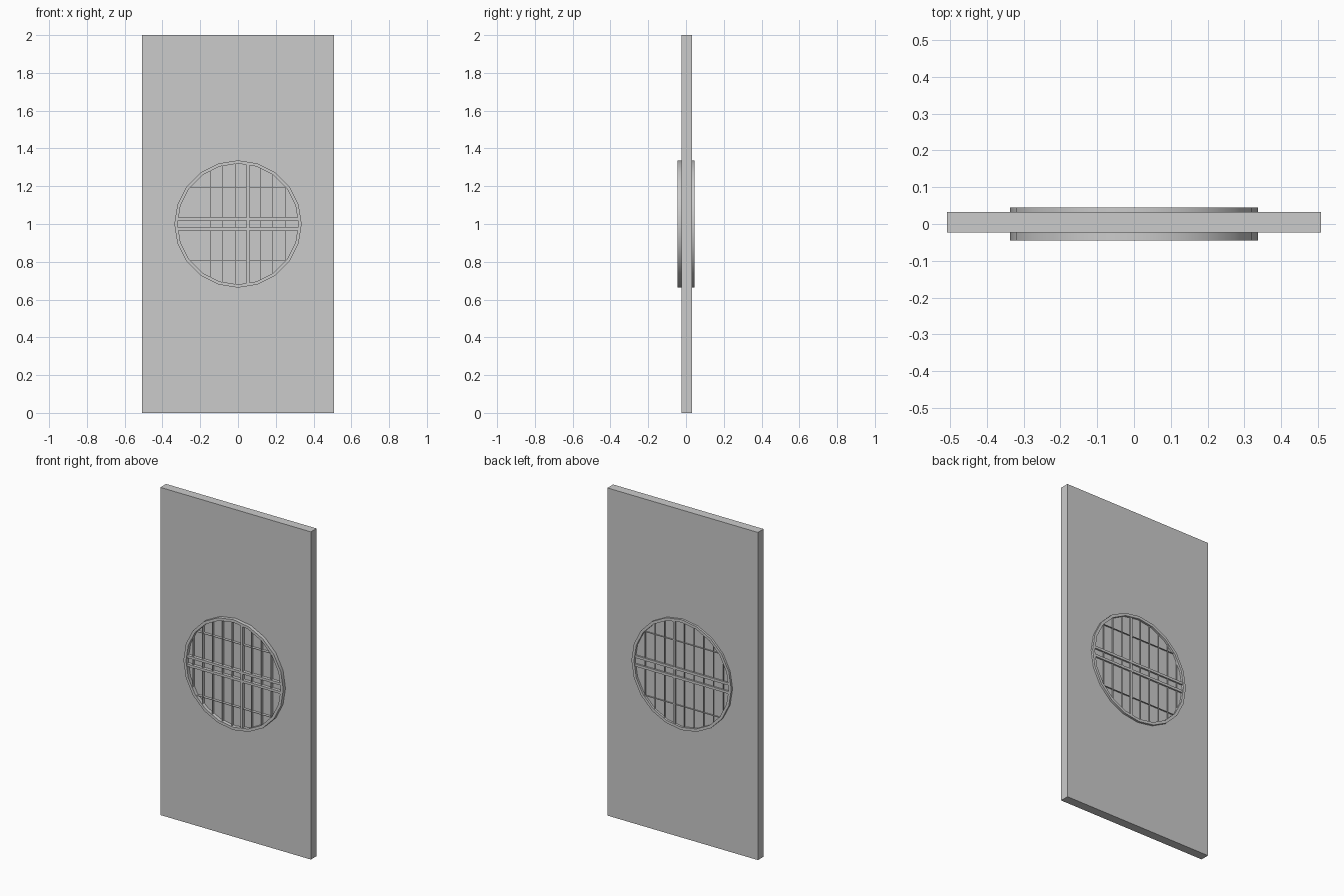
import bpy, bmesh, math

if "Cube" in bpy.data.objects:
    bpy.data.objects.remove(bpy.data.objects["Cube"])

CZ = 1.0        # window centre height
R_OUT, R_IN = 0.337, 0.320
SIDES = 20


def box(name, x0, x1, y0, y1, z0, z1):
    bm = bmesh.new()
    bmesh.ops.create_cube(bm, size=1)
    for v in bm.verts:
        v.co.x = x0 if v.co.x < 0 else x1
        v.co.y = y0 if v.co.y < 0 else y1
        v.co.z = z0 if v.co.z < 0 else z1
    mesh = bpy.data.meshes.new(name)
    bm.to_mesh(mesh)
    bm.free()
    ob = bpy.data.objects.new(name, mesh)
    bpy.context.collection.objects.link(ob)
    return ob


def ring(name, y0, y1):
    # rectangular section spun around the window axis
    section = [(R_OUT, y0), (R_OUT, y1), (R_IN, y1), (R_IN, y0)]
    bm = bmesh.new()
    loops = []
    for i in range(SIDES):
        a = 2 * math.pi * i / SIDES
        loops.append([bm.verts.new((r * math.cos(a), y, CZ + r * math.sin(a)))
                      for r, y in section])
    for i in range(SIDES):
        a, b = loops[i], loops[(i + 1) % SIDES]
        for j in range(4):
            k = (j + 1) % 4
            bm.faces.new((a[j], a[k], b[k], b[j]))
    bmesh.ops.recalc_face_normals(bm, faces=bm.faces)
    mesh = bpy.data.meshes.new(name)
    bm.to_mesh(mesh)
    bm.free()
    ob = bpy.data.objects.new(name, mesh)
    bpy.context.collection.objects.link(ob)
    bpy.ops.object.select_all(action='DESELECT')
    ob.select_set(True)
    bpy.context.view_layer.objects.active = ob
    bpy.ops.object.shade_smooth_by_angle(angle=math.radians(30))


def half_chord(d):
    return math.sqrt((R_IN - 0.002) ** 2 - d * d)


def upright(name, x, width, y):
    h = half_chord(x)
    box(name, x - width / 2, x + width / 2, -y, y, CZ - h, CZ + h)


def crossbar(name, dz, height, y):
    h = half_chord(dz)
    box(name, -h, h, -y, y, CZ + dz - height / 2, CZ + dz + height / 2)


# Door slab
box("door_panel", -0.508, 0.508, -0.023, 0.032, 0, 2)

# Round window frame, standing proud on both faces
ring("window_ring", -0.045, 0.045)

# Heavy bars: a close pair of crossbars and one upright
for s in (-1, 1):
    crossbar("main_crossbar", s * 0.026, 0.015, 0.042)
upright("main_upright", 0.052, 0.016, 0.041)

# Thin lattice fins
for k in range(-5, 4):
    if k:
        upright("thin_upright", 0.052 + 0.066 * k, 0.002, 0.04)
for s in (-1, 1):
    crossbar("thin_crossbar", s * 0.195, 0.002, 0.04)
